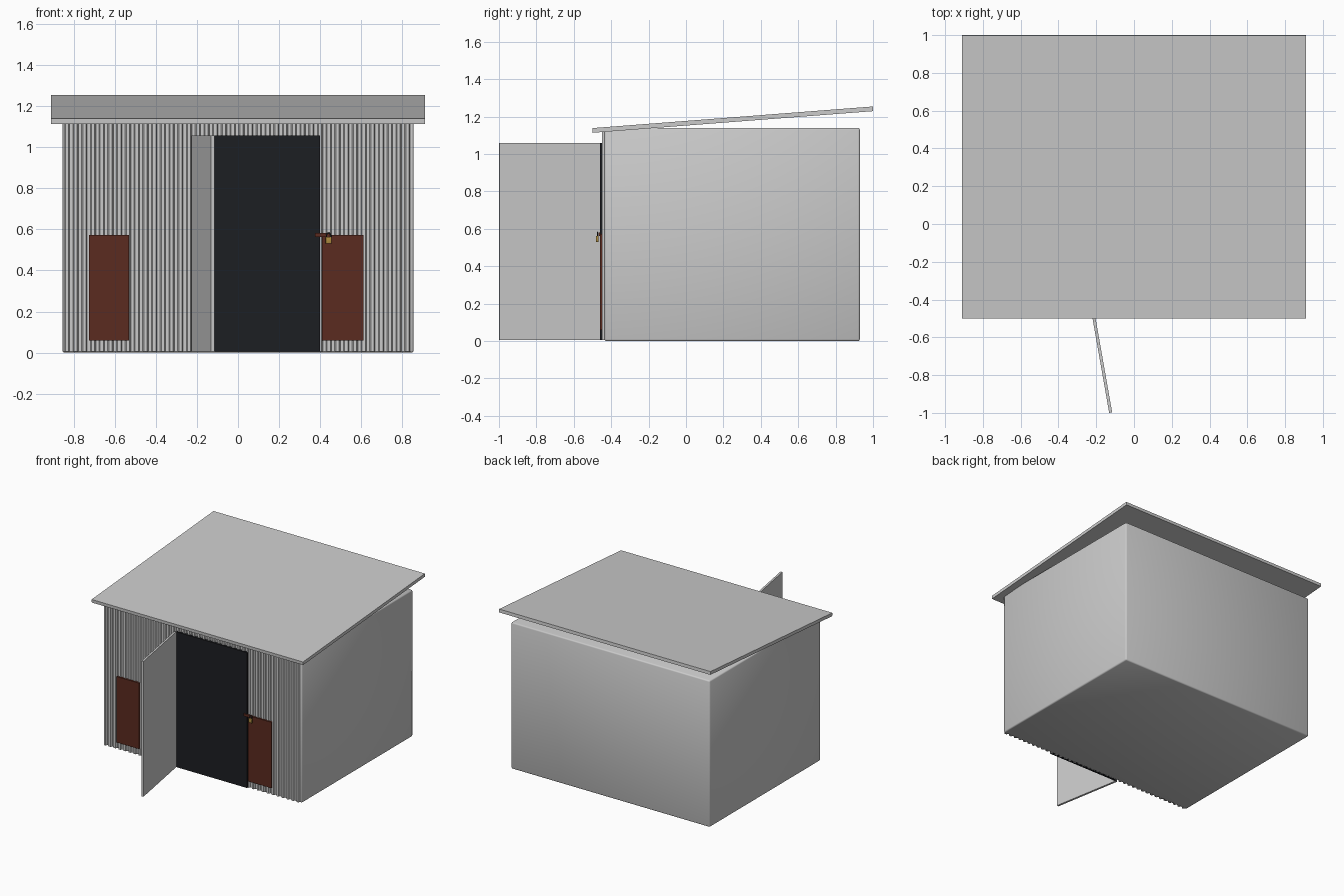
import bpy, bmesh, math
from mathutils import Matrix, Vector

if "Cube" in bpy.data.objects:
    bpy.data.objects.remove(bpy.data.objects["Cube"])


def material(name, rgb):
    m = bpy.data.materials.new(name)
    m.diffuse_color = (*rgb, 1)
    m.use_nodes = True
    m.node_tree.nodes["Principled BSDF"].inputs["Base Color"].default_value = m.diffuse_color
    return m


DARK = material("dark_interior", (0.012, 0.013, 0.016))
RUST = material("rust", (0.105, 0.024, 0.014))
BRASS = material("brass", (0.42, 0.26, 0.05))
STEEL = material("dark_steel", (0.03, 0.03, 0.03))


def finish(bm, name, mat=None):
    bmesh.ops.recalc_face_normals(bm, faces=bm.faces)
    me = bpy.data.meshes.new(name)
    bm.to_mesh(me)
    bm.free()
    ob = bpy.data.objects.new(name, me)
    bpy.context.collection.objects.link(ob)
    if mat:
        me.materials.append(mat)
    return ob


def box(name, x, y, z, mat=None, bevel=0.0):
    bm = bmesh.new()
    bmesh.ops.create_cube(bm, size=1)
    for v in bm.verts:
        v.co = Vector([(r[0] + r[1]) / 2 + c * (r[1] - r[0]) for c, r in zip(v.co, (x, y, z))])
    if bevel:
        bmesh.ops.bevel(bm, geom=bm.edges[:], offset=bevel, segments=2, profile=0.5, affect='EDGES')
        for f in bm.faces:
            f.smooth = True
    return finish(bm, name, mat)


# Main body with softened edges
box("shed_body", (-0.855, 0.855), (-0.435, 0.93), (0, 1.14), bevel=0.01)

# Corrugated front sheet: repeated trapezoid profile extruded upward
RIBS, WIDTH = 40, 1.70
pitch = WIDTH / RIBS
profile = [(-WIDTH / 2, -0.43)]
for i in range(RIBS):
    x0 = -WIDTH / 2 + i * pitch
    profile += [(x0 + pitch * t, y) for t, y in
                ((0.08, -0.436), (0.22, -0.450), (0.58, -0.450), (0.72, -0.436))]
profile.append((WIDTH / 2, -0.43))
bm = bmesh.new()
face = bm.faces.new([bm.verts.new((x, y, 0.005)) for x, y in profile])
top = bmesh.ops.extrude_face_region(bm, geom=[face])["geom"]
bmesh.ops.translate(bm, vec=(0, 0, 1.115), verts=[v for v in top if isinstance(v, bmesh.types.BMVert)])
finish(bm, "corrugated_front")

# Sloping roof slab
roof = box("roof", (-0.91, 0.91), (-0.752, 0.752), (-0.0125, 0.0125))
roof.data.transform(Matrix.Translation((0, 0.25, 1.184)) @ Matrix.Rotation(math.radians(4.4), 4, 'X'))

# Dark doorway and the door standing open
box("doorway", (-0.21, 0.40), (-0.459, -0.440), (0.005, 1.058), DARK)
door = box("open_door", (0, 0.55), (-0.008, 0.008), (0.005, 1.058))
door.data.transform(Matrix.Translation((-0.219, -0.457, 0)) @ Matrix.Rotation(math.radians(-80), 4, 'Z'))

# Rusty patches either side
for name, x0, x1 in (("left_rust_panel", -0.725, -0.53), ("right_rust_panel", 0.41, 0.61)):
    box(name, (x0, x1), (-0.460, -0.445), (0.06, 0.573), RUST)

# Hasp, staple and padlock
box("hasp", (0.375, 0.45), (-0.468, -0.456), (0.563, 0.581), RUST)
box("padlock_body", (0.427, 0.455), (-0.481, -0.467), (0.53, 0.563), BRASS, bevel=0.002)
cu = bpy.data.curves.new("padlock_shackle", 'CURVE')
cu.dimensions = '3D'
cu.bevel_depth = 0.003
cu.bevel_resolution = 2
sp = cu.splines.new('POLY')
path = [(0.431, 0.558)] + [(0.441 - 0.010 * math.cos(math.pi * k / 8),
                            0.572 + 0.010 * math.sin(math.pi * k / 8)) for k in range(9)] + [(0.451, 0.558)]
sp.points.add(len(path) - 1)
for p, (x, z) in zip(sp.points, path):
    p.co = (x, -0.474, z, 1)
shackle = bpy.data.objects.new("padlock_shackle", cu)
bpy.context.collection.objects.link(shackle)
cu.materials.append(STEEL)
